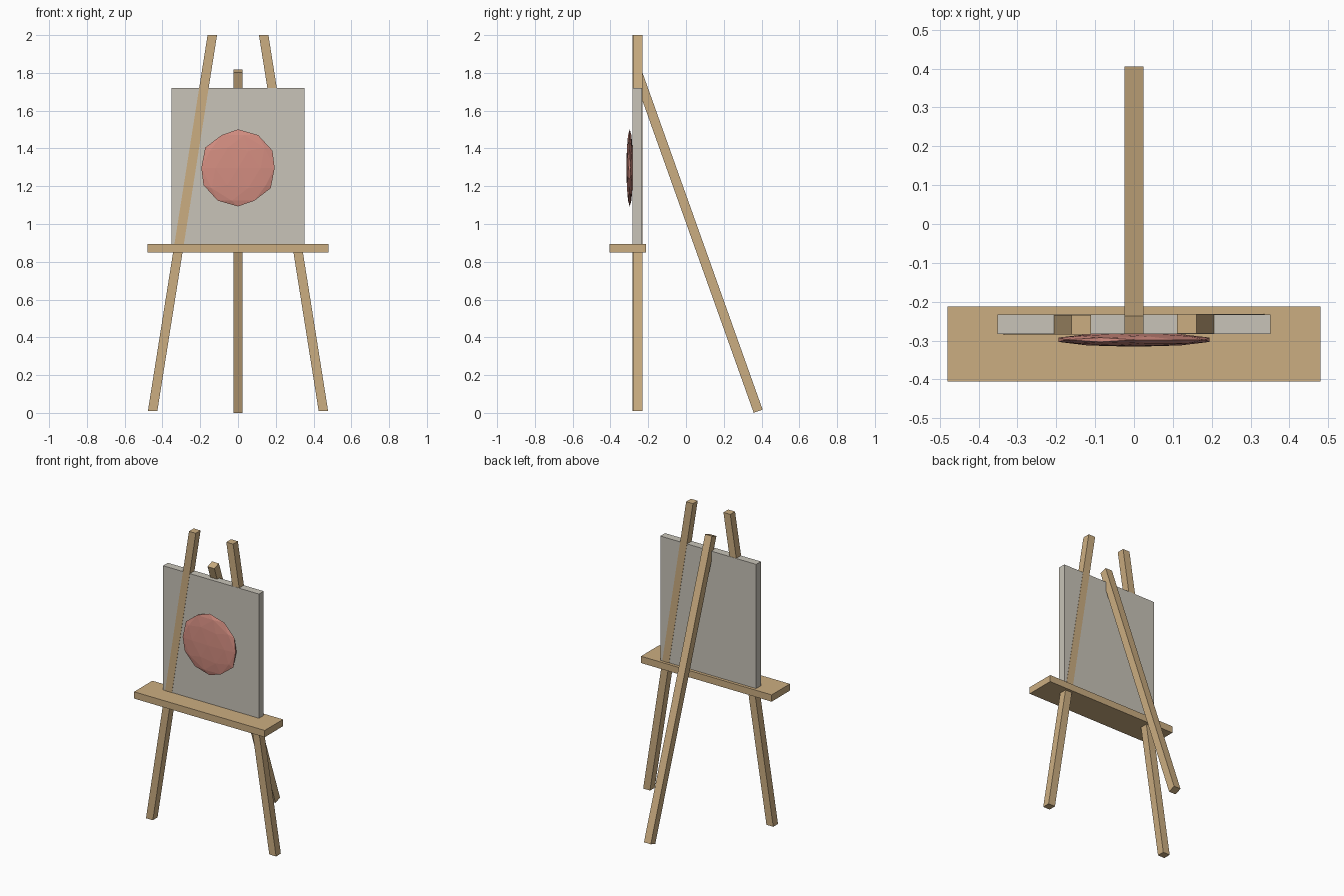
import bpy, bmesh
from math import radians
from mathutils import Vector, Matrix

cube = bpy.data.objects.get("Cube")
if cube:
    bpy.data.objects.remove(cube, do_unlink=True)


def material(name, rgb):
    m = bpy.data.materials.new(name)
    m.use_nodes = True
    m.diffuse_color = (*rgb, 1)
    m.node_tree.nodes["Principled BSDF"].inputs["Base Color"].default_value = (*rgb, 1)
    return m


wood = material("light wood", (0.60, 0.42, 0.22))
cloth = material("canvas grey", (0.58, 0.55, 0.48))
paint = material("coral paint", (0.66, 0.27, 0.22))


def finish(name, bm, mat):
    bmesh.ops.recalc_face_normals(bm, faces=bm.faces)
    mesh = bpy.data.meshes.new(name)
    bm.to_mesh(mesh)
    bm.free()
    mesh.materials.append(mat)
    obj = bpy.data.objects.new(name, mesh)
    bpy.context.collection.objects.link(obj)
    return obj


def box(name, low, high, mat):
    low, high = Vector(low), Vector(high)
    bm = bmesh.new()
    bmesh.ops.create_cube(bm, size=1, matrix=Matrix.Translation((low + high) / 2)
                          @ Matrix.Diagonal((*(high - low), 1)))
    return finish(name, bm, mat)


def bar(name, foot, head, width, mat, level_ends):
    """Square bar between two points, with level or square-cut ends."""
    foot, head = Vector(foot), Vector(head)
    across = Vector((1, 0, 0))
    depth = Vector((0, 1, 0)) if level_ends else (head - foot).normalized().cross(across)
    bm = bmesh.new()
    rings = [[bm.verts.new(p + (across * a + depth * d) * width / 2)
              for a, d in ((-1, -1), (1, -1), (1, 1), (-1, 1))] for p in (foot, head)]
    for ring in rings:
        bm.faces.new(ring)
    for i in range(4):
        j = (i + 1) % 4
        bm.faces.new((rings[0][i], rings[0][j], rings[1][j], rings[1][i]))
    return finish(name, bm, mat)


# Front legs: one sits a hair forward of the canvas, the other a hair behind
for side, name in ((-1, "front_leg_right"), (1, "front_leg_left")):
    y = -0.258 + side * 0.0015
    bar(name, (side * 0.452, y, 0.01), (side * 0.136, y, 2.0), 0.05, wood, True)

# Rear prop leg
bar("rear_leg", (0, 0.382, 0.009), (0, -0.26, 1.81), 0.05, wood, False)

# Shelf and canvas
box("shelf", (-0.48, -0.405, 0.85), (0.48, -0.213, 0.895), wood)
box("canvas", (-0.352, -0.283, 0.89), (0.352, -0.233, 1.72), cloth)

# Flattened faceted blob of paint
bm = bmesh.new()
bmesh.ops.create_icosphere(bm, subdivisions=2, radius=1,
                           matrix=Matrix.Translation((0, -0.298, 1.297))
                           @ Matrix.Diagonal((0.204, 0.018, 0.204, 1)))
finish("painted_disc", bm, paint)
